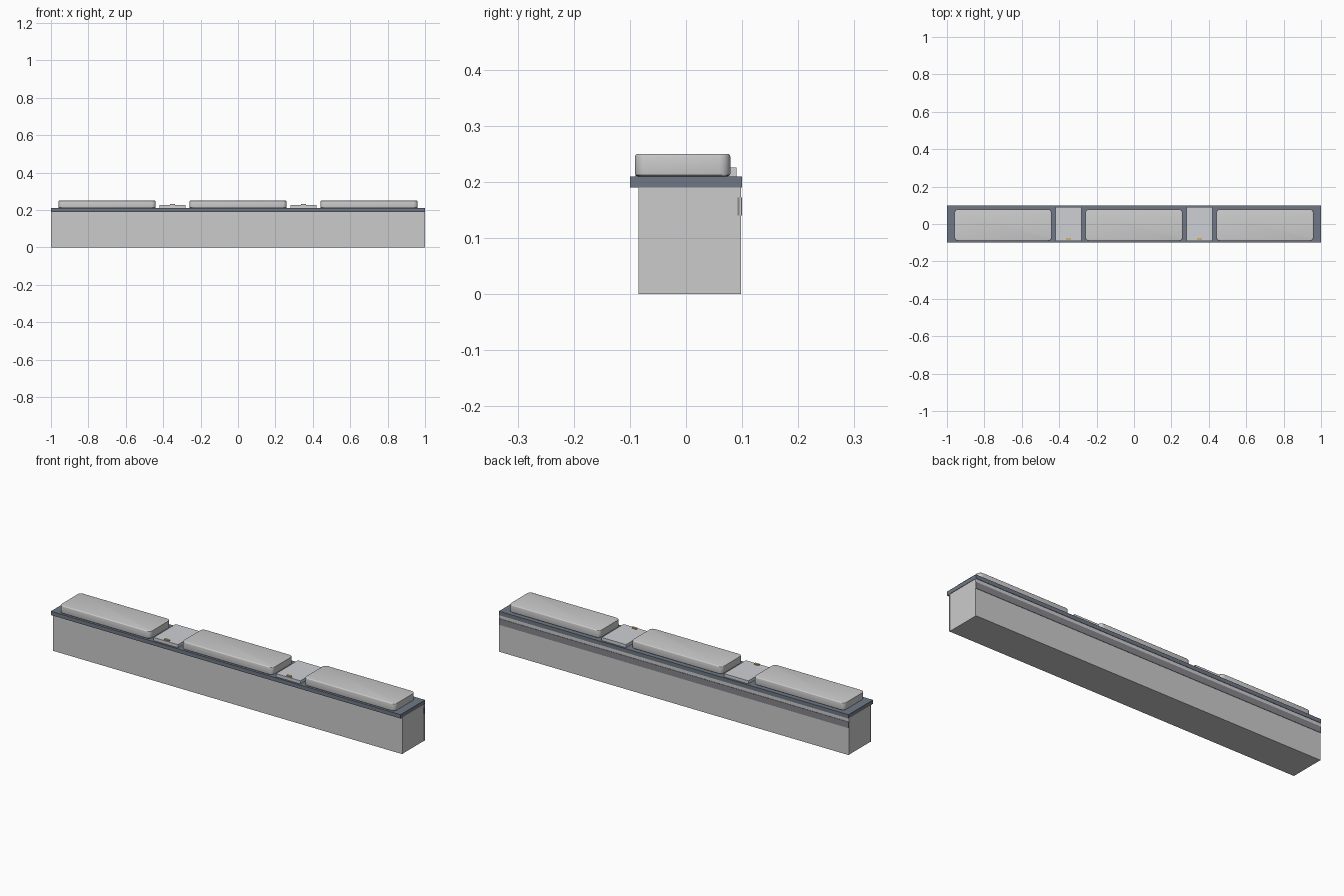
import bpy, bmesh
from mathutils import Vector

if "Cube" in bpy.data.objects:
    bpy.data.objects.remove(bpy.data.objects["Cube"])


def mat(name, rgb):
    m = bpy.data.materials.new(name)
    m.diffuse_color = (*rgb, 1)
    m.use_nodes = True
    m.node_tree.nodes["Principled BSDF"].inputs["Base Color"].default_value = m.diffuse_color
    return m


def box(name, lo, hi, material=None, corner=0, edge=0):
    """Box from min to max corner, with optional rounded corners and softened rims."""
    lo, hi = Vector(lo), Vector(hi)
    me = bpy.data.meshes.new(name)
    bm = bmesh.new()
    bmesh.ops.create_cube(bm, size=1)
    for v in bm.verts:
        v.co = Vector([c * s for c, s in zip(v.co, hi - lo)])
    if corner:
        vertical = [e for e in bm.edges
                    if abs(e.verts[0].co.z - e.verts[1].co.z) > 1e-5]
        bmesh.ops.bevel(bm, geom=vertical, offset=corner, segments=4,
                        profile=0.5, affect='EDGES')
    if edge:
        rims = [e for e in bm.edges if any(abs(f.normal.z) > 0.9 for f in e.link_faces)]
        bmesh.ops.bevel(bm, geom=rims, offset=edge, segments=3,
                        profile=0.5, affect='EDGES')
    bm.to_mesh(me)
    bm.free()
    ob = bpy.data.objects.new(name, me)
    ob.location = (lo + hi) / 2
    bpy.context.collection.objects.link(ob)
    if material:
        me.materials.append(material)
    if corner:
        bpy.context.view_layer.objects.active = ob
        ob.select_set(True)
        bpy.ops.object.shade_smooth_by_angle()
        ob.select_set(False)
    return ob


slate = mat("slate", (0.16, 0.19, 0.24))
shade = mat("dark_grey", (0.24, 0.24, 0.27))
pale = mat("pale_grey", (0.62, 0.63, 0.66))
brass = mat("brass", (0.65, 0.45, 0.15))

# Bench base: core, front panel and back panel
box("base_core", (-0.998, -0.082, 0), (0.998, 0.095, 0.19))
box("front_panel", (-1, -0.085, 0), (1, -0.082, 0.19))
box("back_panel", (-1, 0.095, 0), (1, 0.098, 0.19))

# Recess-coloured rail along the back
box("back_rail", (-1, 0.092, 0.14), (1, 0.1, 0.172), shade)

# Overhanging seat board
box("seat_board", (-1, -0.1, 0.19), (1, 0.1, 0.21), slate)

# Three seat cushions
for i, x in enumerate((-0.7, 0, 0.7)):
    box(f"cushion_{i + 1}", (x - 0.26, -0.091, 0.21), (x + 0.26, 0.079, 0.25),
        corner=0.02, edge=0.005)

# Two hatches between the cushions, each with a brass latch at the front
for side, x in (("left", -0.35), ("right", 0.35)):
    box(f"hatch_{side}", (x - 0.07, -0.09, 0.21), (x + 0.07, 0.09, 0.226), pale)
    box(f"latch_{side}", (x - 0.014, -0.086, 0.226), (x + 0.014, -0.074, 0.231),
        brass, corner=0.004)
